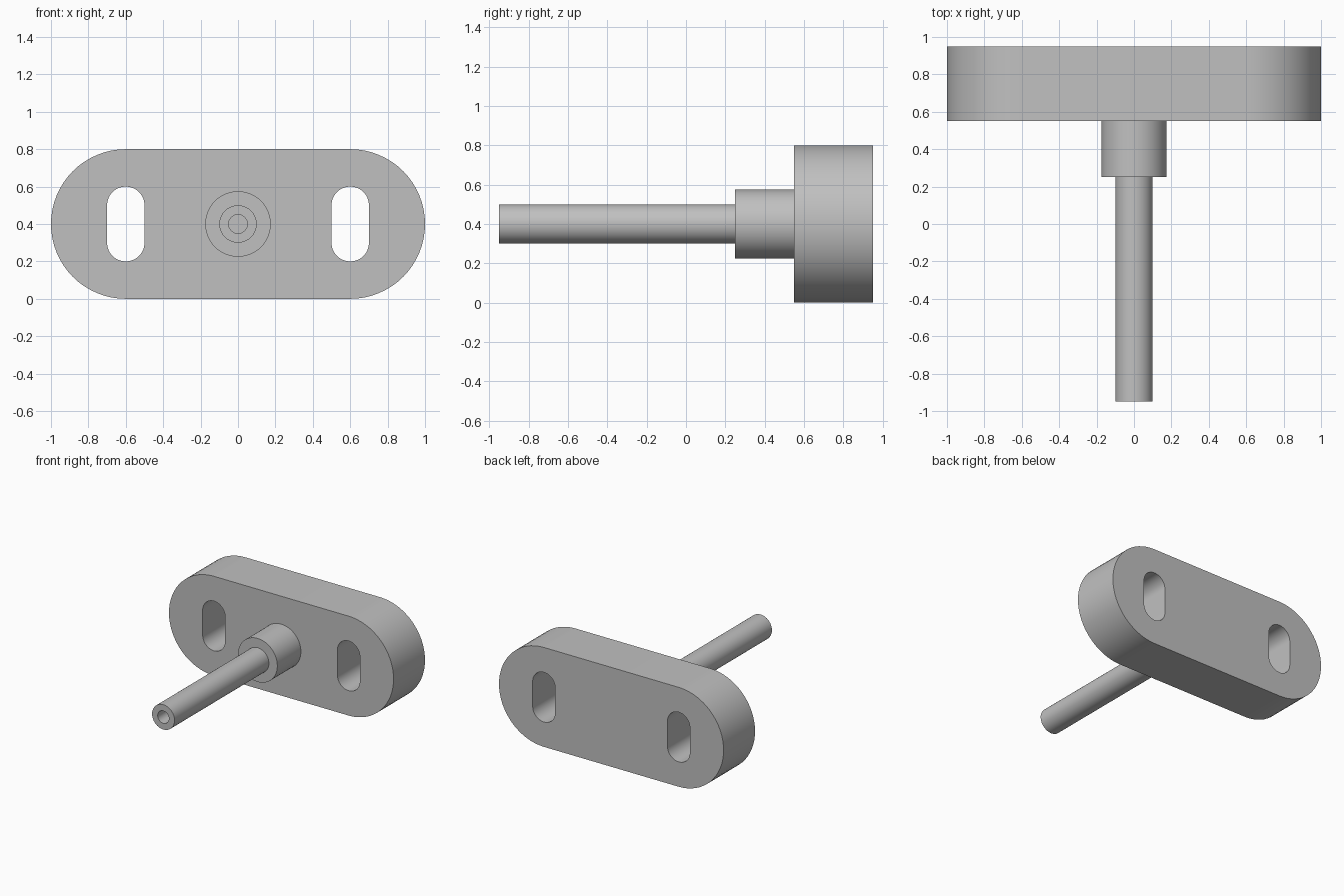
import bpy, bmesh
from math import pi, sin, cos, radians
from mathutils import Vector

cube = bpy.data.objects.get("Cube")
if cube:
    bpy.data.objects.remove(cube, do_unlink=True)

grey = bpy.data.materials.new("light grey")
grey.use_nodes = True
grey.diffuse_color = (0.53, 0.53, 0.53, 1)
grey.node_tree.nodes["Principled BSDF"].inputs["Base Color"].default_value = grey.diffuse_color

CENTRE_Z = 0.4
PLATE_FRONT, PLATE_BACK = 0.55, 0.95


def finish(name, bm):
    """Turn a bmesh into a shaded object."""
    bmesh.ops.recalc_face_normals(bm, faces=bm.faces)
    mesh = bpy.data.meshes.new(name)
    bm.to_mesh(mesh)
    bm.free()
    mesh.materials.append(grey)
    obj = bpy.data.objects.new(name, mesh)
    bpy.context.collection.objects.link(obj)
    bpy.ops.object.select_all(action="DESELECT")
    obj.select_set(True)
    bpy.context.view_layer.objects.active = obj
    bpy.ops.object.shade_smooth_by_angle(angle=radians(30))
    return obj


def slot_loop(bm, cx, radius, half_x, half_z, steps=32):
    """Edge loop of a rounded slot, stretched along x or z."""
    verts = []
    start = 0 if half_z else -pi / 2
    for side in (1, -1):
        for i in range(steps + 1):
            a = start + pi * i / steps + (0 if side > 0 else pi)
            verts.append(bm.verts.new((cx + side * half_x + radius * cos(a), PLATE_FRONT,
                                       CENTRE_Z + side * half_z + radius * sin(a))))
    return [bm.edges.new((v, verts[i - 1])) for i, v in enumerate(verts)]


def lathe(name, profile):
    """Spin a (radius, y) profile around the shaft axis."""
    bm = bmesh.new()
    verts = [bm.verts.new((r, y, CENTRE_Z)) for r, y in profile]
    edges = [bm.edges.new(pair) for pair in zip(verts, verts[1:])]
    bmesh.ops.spin(bm, geom=verts + edges, cent=(0, 0, CENTRE_Z), axis=(0, 1, 0),
                   angle=2 * pi, steps=64)
    bmesh.ops.remove_doubles(bm, verts=bm.verts, dist=0.0001)
    return finish(name, bm)


# Rounded plate with two upright slots
bm = bmesh.new()
edges = slot_loop(bm, 0, 0.4, 0.6, 0)
for x in (-0.6, 0.6):
    edges += slot_loop(bm, x, 0.1, 0, 0.1)
bmesh.ops.triangle_fill(bm, edges=edges, use_beauty=True, normal=(0, -1, 0))
solid = bmesh.ops.extrude_face_region(bm, geom=bm.faces[:], use_keep_orig=True)
moved = [g for g in solid["geom"] if isinstance(g, bmesh.types.BMVert)]
bmesh.ops.translate(bm, verts=moved, vec=Vector((0, PLATE_BACK - PLATE_FRONT, 0)))
finish("slotted_plate", bm)

# Collar against the plate, and the hollow shaft through it
lathe("collar", [(0.1, 0.25), (0.175, 0.25), (0.175, PLATE_FRONT)])
lathe("hollow_shaft", [(0, PLATE_FRONT), (0.05, PLATE_FRONT), (0.05, -0.95),
                       (0.1, -0.95), (0.1, PLATE_FRONT)])
